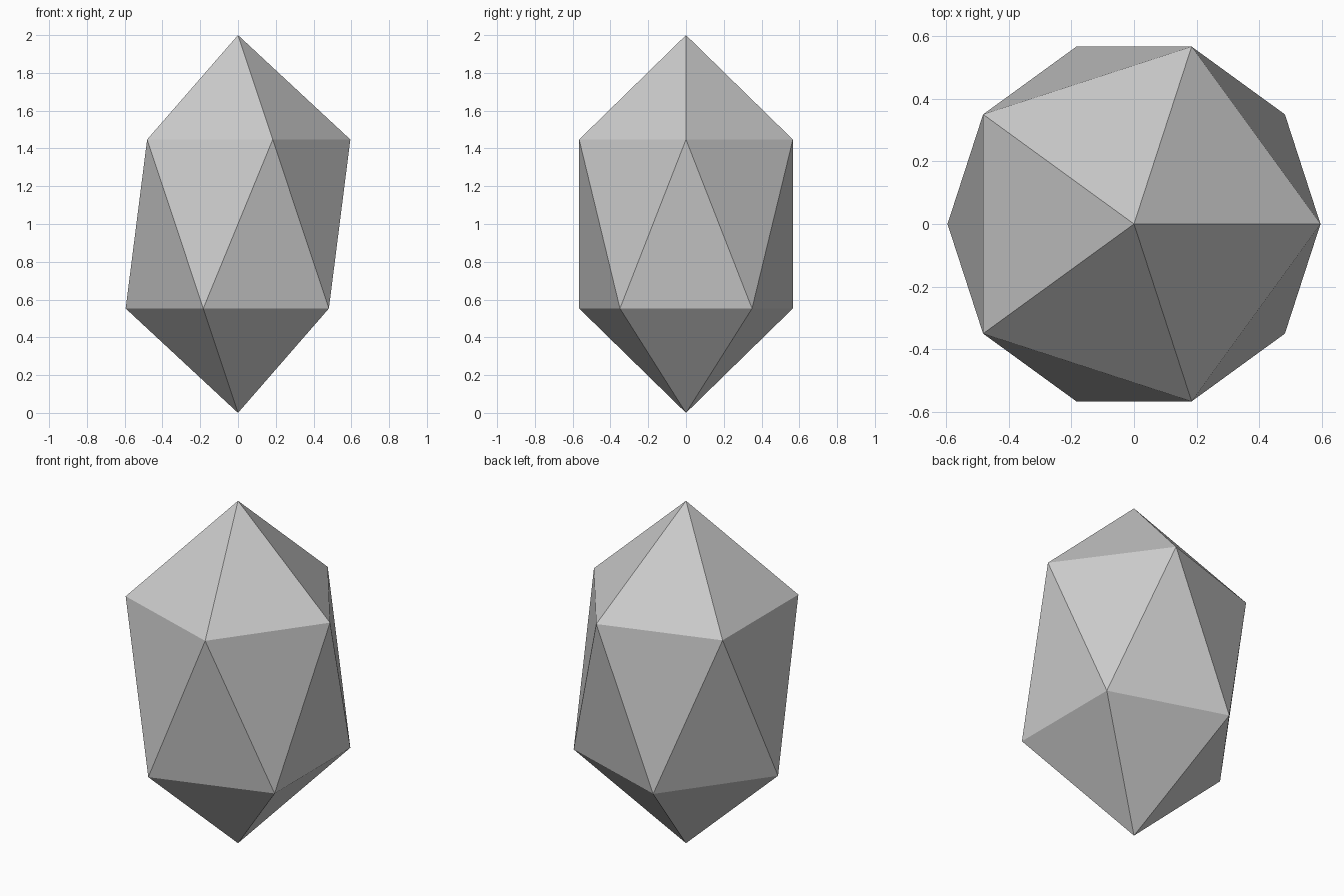
import bpy

if "Cube" in bpy.data.objects:
    bpy.data.objects.remove(bpy.data.objects["Cube"])

# Crystal: a 20-sided icosahedron, narrowed in x and y, standing on its lower tip
bpy.ops.mesh.primitive_ico_sphere_add(subdivisions=1, radius=1.0, location=(0, 0, 1))
crystal = bpy.context.object
crystal.name = "crystal"
crystal.scale = (0.665, 0.665, 1.0)
bpy.ops.object.transform_apply(location=False, rotation=False, scale=True)
bpy.ops.object.shade_flat()
